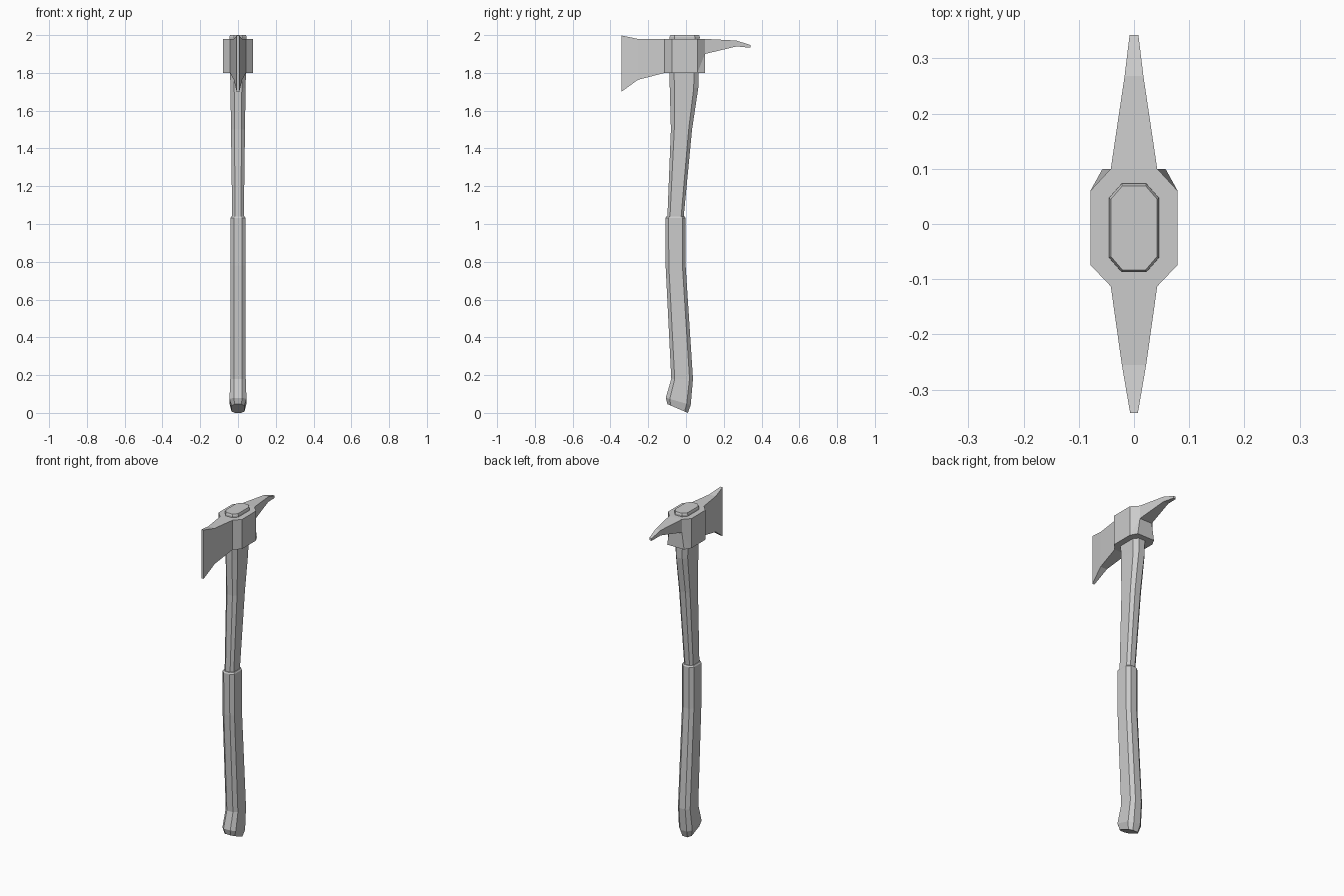
import bpy, bmesh

if "Cube" in bpy.data.objects:
    bpy.data.objects.remove(bpy.data.objects["Cube"])


def loft(name, rings):
    """Skin a list of equal-length point rings into a closed flat-shaded mesh."""
    bm = bmesh.new()
    loops = [[bm.verts.new(p) for p in ring] for ring in rings]
    n = len(loops[0])
    for a, b in zip(loops, loops[1:]):
        for i in range(n):
            j = (i + 1) % n
            bm.faces.new((a[i], a[j], b[j], b[i]))
    bm.faces.new(loops[0])
    bm.faces.new(loops[-1])
    # Coincident points collapse quads into triangles
    bmesh.ops.remove_doubles(bm, verts=bm.verts, dist=0.0005)
    bmesh.ops.recalc_face_normals(bm, faces=bm.faces)
    mesh = bpy.data.meshes.new(name)
    bm.to_mesh(mesh)
    bm.free()
    obj = bpy.data.objects.new(name, mesh)
    bpy.context.collection.objects.link(obj)
    return obj


def octagon(y0, z0, y1, z1, w):
    """Long octagon spanning front (y0, z0) to back (y1, z1), half width w."""
    outline = [(.5, 0), (1, .16), (1, .84), (.5, 1),
               (-.5, 1), (-1, .84), (-1, .16), (-.5, 0)]
    return [(u * w, y0 + (y1 - y0) * t, z0 + (z1 - z0) * t) for u, t in outline]


# Grip sleeve: front y, z, back y, z, half width
grip = [(-.098, .046, .010, .000, .034),
        (-.107, .080, .025, .042, .045),
        (-.078, .180, .037, .180, .041),
        (-.108, .780, -.002, .780, .040),
        (-.109, 1.032, -.002, 1.032, .040),
        (-.104, 1.040, -.007, 1.040, .035)]
loft("grip", [octagon(*s) for s in grip])

# Upper shaft, running through the head
shaft = [(-.100, 1.00, -.014, 1.00, .030),
         (-.098, 1.05, -.011, 1.05, .031),
         (-.080, 1.50, .032, 1.50, .037),
         (-.086, 1.72, .065, 1.72, .040),
         (-.087, 1.80, .066, 1.80, .042),
         (-.087, 1.99, .073, 1.99, .045),
         (-.083, 2.00, .069, 2.00, .042)]
loft("shaft", [octagon(*s) for s in shaft])


# Axe head: blade, socket and spike in one loft along y
def head_ring(y, *side):
    """Mirrored ring from top, middle and bottom (half width, z) points."""
    return [(w, y, z) for w, z in side] + [(-w, y, z) for w, z in reversed(side)]


def plain(y, w, top, bottom):
    return head_ring(y, (w, top), (w, bottom), (w, bottom))


loft("axe_head", [
    plain(-.342, .007, 1.998, 1.700),
    plain(-.255, .022, 1.980, 1.763),
    plain(-.113, .042, 1.980, 1.800),
    plain(-.074, .079, 1.980, 1.800),
    plain(.060, .079, 1.980, 1.800),
    head_ring(.100, (.042, 1.98), (.042, 1.90), (.057, 1.80)),
    plain(.100, .042, 1.980, 1.900),
    plain(.268, .017, 1.971, 1.940),
    plain(.342, .008, 1.947, 1.933),
])
